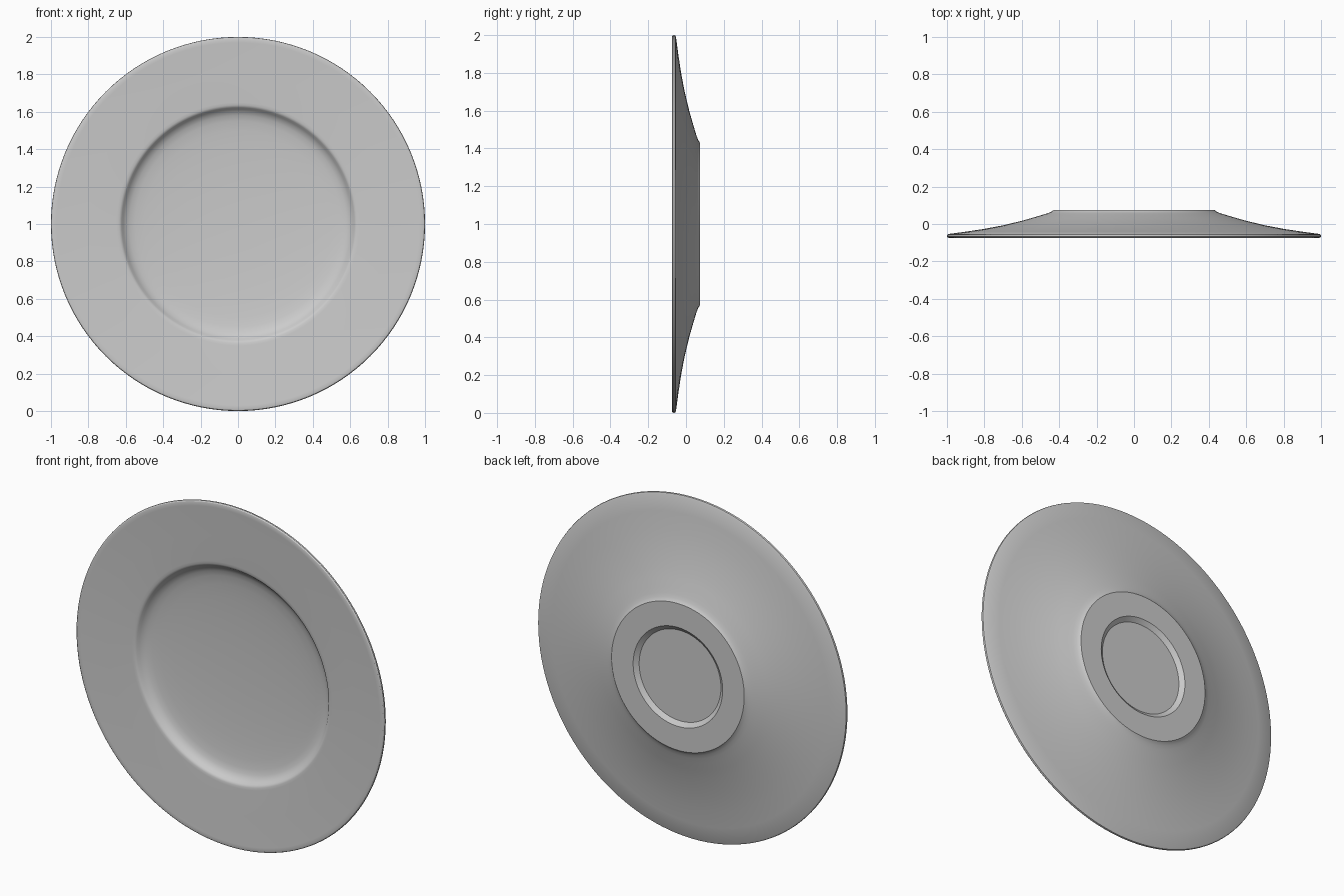
import bpy, bmesh, math

if "Cube" in bpy.data.objects:
    bpy.data.objects.remove(bpy.data.objects["Cube"])

SEG = 128
# half profile (radius, y): front centre -> well -> rim -> back slope -> foot -> back centre
PROFILE = [
    (0.0, 0.015), (0.15, 0.014), (0.3, 0.010), (0.42, 0.004), (0.5, -0.002),
    (0.55, -0.008), (0.58, -0.015), (0.60, -0.025), (0.613, -0.037), (0.622, -0.048),
    (0.628, -0.053), (0.636, -0.056), (0.65, -0.057),
    (0.8, -0.065), (0.97, -0.074), (0.985, -0.075), (0.994, -0.073), (0.999, -0.068),
    (1.0, -0.063), (0.998, -0.057), (0.99, -0.053),
    (0.9, -0.041), (0.8, -0.026), (0.7, -0.007), (0.6, 0.017), (0.55, 0.031),
    (0.5, 0.046), (0.47, 0.055), (0.45, 0.062), (0.437, 0.069), (0.43, 0.075),
    (0.29, 0.075), (0.265, 0.055), (0.0, 0.055),
]

# plate: profile turned about the y axis through z = 1
bm = bmesh.new()
rings = []
for r, y in PROFILE:
    if r == 0:
        rings.append([bm.verts.new((0, y, 1))])
    else:
        rings.append([bm.verts.new((r * math.cos(2 * math.pi * i / SEG), y,
                                    1 + r * math.sin(2 * math.pi * i / SEG)))
                      for i in range(SEG)])
for a, b in zip(rings, rings[1:]):
    for i in range(SEG):
        j = (i + 1) % SEG
        if len(a) == 1:
            bm.faces.new((a[0], b[i], b[j]))
        elif len(b) == 1:
            bm.faces.new((a[i], b[0], a[j]))
        else:
            bm.faces.new((a[i], b[i], b[j], a[j]))
bmesh.ops.recalc_face_normals(bm, faces=bm.faces)
mesh = bpy.data.meshes.new("plate")
bm.to_mesh(mesh)
bm.free()
plate = bpy.data.objects.new("plate", mesh)
bpy.context.collection.objects.link(plate)
bpy.context.view_layer.objects.active = plate
plate.select_set(True)
bpy.ops.object.shade_smooth_by_angle(angle=math.radians(30))
